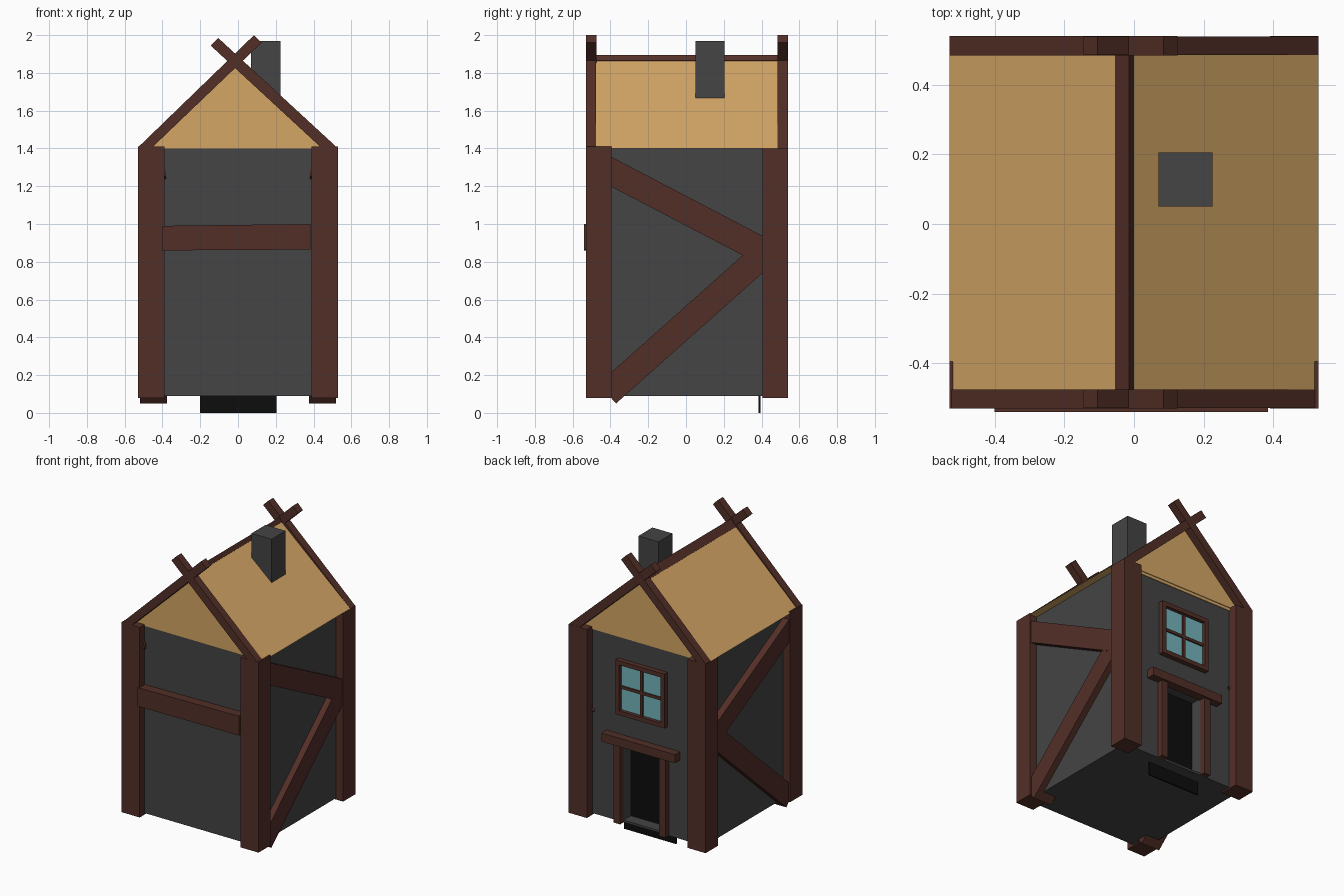
import bpy, bmesh
from mathutils import Vector

if "Cube" in bpy.data.objects:
    bpy.data.objects.remove(bpy.data.objects["Cube"])


def material(name, rgb):
    m = bpy.data.materials.new(name)
    m.diffuse_color = (*rgb, 1)
    m.use_nodes = True
    m.node_tree.nodes["Principled BSDF"].inputs["Base Color"].default_value = m.diffuse_color
    return m


WOOD = material("dark_wood", (0.085, 0.028, 0.02))
STRAW = material("straw", (0.66, 0.38, 0.13))
STONE = material("stone", (0.06, 0.058, 0.058))
BLACK = material("black", (0.004, 0.004, 0.004))
GLASS = material("glass", (0.17, 0.45, 0.5))


def prism(name, profile, axis, lo, hi, mat):
    """Extrude a flat profile along x (profile is y,z) or along y (profile is x,z)."""
    def place(p, d):
        return (d, p[0], p[1]) if axis == 'x' else (p[0], d, p[1])
    bm = bmesh.new()
    a = [bm.verts.new(place(p, lo)) for p in profile]
    b = [bm.verts.new(place(p, hi)) for p in profile]
    bm.faces.new(a)
    bm.faces.new(b[::-1])
    for i in range(len(a)):
        j = (i + 1) % len(a)
        bm.faces.new((a[i], b[i], b[j], a[j]))
    bmesh.ops.recalc_face_normals(bm, faces=bm.faces)
    me = bpy.data.meshes.new(name)
    bm.to_mesh(me)
    bm.free()
    me.materials.append(mat)
    ob = bpy.data.objects.new(name, me)
    bpy.context.collection.objects.link(ob)
    return ob


def box(name, x, y, z, mat):
    return prism(name, [(x[0], z[0]), (x[1], z[0]), (x[1], z[1]), (x[0], z[1])],
                 'y', y[0], y[1], mat)


def beam_profile(p, q, width):
    """Rectangle around the line p-q."""
    p, q = Vector(p), Vector(q)
    d = (q - p).normalized() * width / 2
    n = Vector((-d.y, d.x))
    return [p - n, q - n, q + n, p + n]


# walls with a recessed doorway at the back
walls = box("walls", (-0.475, 0.475), (-0.475, 0.475), (0.09, 1.40), STONE)
cutter = box("doorway_cutter", (-0.15, 0.15), (0.38, 0.6), (0.105, 0.65), STONE)
cutter.hide_render = True
cutter.hide_viewport = True
cut = walls.modifiers.new("doorway", 'BOOLEAN')
cut.operation = 'DIFFERENCE'
cut.solver = 'EXACT'
cut.object = cutter
box("door_panel", (-0.20, 0.205), (0.385, 0.395), (0.0, 0.68), BLACK)

# corner posts and side braces, mirrored left and right
for side, s in (("left", -1), ("right", 1)):
    xs = sorted((s * 0.39, s * 0.53))
    box(f"front_{side}_post", xs, (-0.53, -0.395), (0.08, 1.41), WOOD)
    box(f"back_{side}_post", xs, (0.405, 0.54), (0.08, 1.40), WOOD)
    bx = sorted((s * 0.38, s * 0.522))
    prism(f"{side}_upper_brace", beam_profile((-0.465, 1.313), (0.44, 0.84), 0.14),
          'x', *bx, WOOD)
    bx = sorted((s * 0.375, s * 0.518))
    prism(f"{side}_lower_brace", beam_profile((-0.417, 0.102), (0.44, 0.865), 0.14),
          'x', *bx, WOOD)

# slightly tilted beam across the front
prism("front_beam", [(-0.40, 0.86), (0.385, 0.865), (0.385, 1.0), (-0.40, 0.99)],
      'y', -0.54, -0.40, WOOD)

# roof, ridge beam and chimney
prism("roof", [(-0.53, 1.40), (0.53, 1.40), (-0.02, 1.88)], 'y', -0.476, 0.485, STRAW)
prism("ridge_beam", [(-0.055, 1.85), (-0.03, 1.82), (0.0, 1.865), (-0.015, 1.895)],
      'y', -0.476, 0.486, WOOD)
box("chimney", (0.07, 0.225), (0.05, 0.205), (1.55, 1.97), STONE)

# crossed boards at both gables
for end, y0, y1 in (("front", -0.53, -0.475), ("back", 0.484, 0.54)):
    prism(f"{end}_rising_right_board",
          [(-0.53, 1.405), (-0.515, 1.36), (-0.46, 1.40), (0.125, 1.96), (0.085, 2.0)],
          'y', y0, y1, WOOD)
    prism(f"{end}_rising_left_board",
          [(0.53, 1.40), (0.50, 1.36), (0.445, 1.40), (-0.145, 1.945), (-0.105, 1.985)],
          'y', y0 + 0.001, y1 - 0.001, WOOD)
box("back_gable", (-0.40, 0.40), (0.47, 0.48), (1.38, 1.42), STRAW)

# door frame
for side, s in (("left", -1), ("right", 1)):
    box(f"door_{side}_jamb", sorted((s * 0.15, s * 0.20)), (0.47, 0.515), (0.09, 0.65), WOOD)
box("door_lintel", (-0.285, 0.285), (0.47, 0.53), (0.64, 0.70), WOOD)

# window with four panes
box("window_glass", (-0.18, 0.18), (0.47, 0.485), (0.86, 1.22), GLASS)
for i, x in enumerate((-0.175, 0, 0.175)):
    w = 0.01 if x == 0 else 0.015
    box(f"window_upright_{i + 1}", (x - w, x + w), (0.47, 0.495 if x == 0 else 0.51),
        (0.85, 1.23), WOOD)
for i, z in enumerate((0.865, 1.04, 1.215)):
    w = 0.01 if i == 1 else 0.015
    box(f"window_rail_{i + 1}", (-0.19, 0.19), (0.47, 0.495 if i == 1 else 0.51),
        (z - w, z + w), WOOD)
